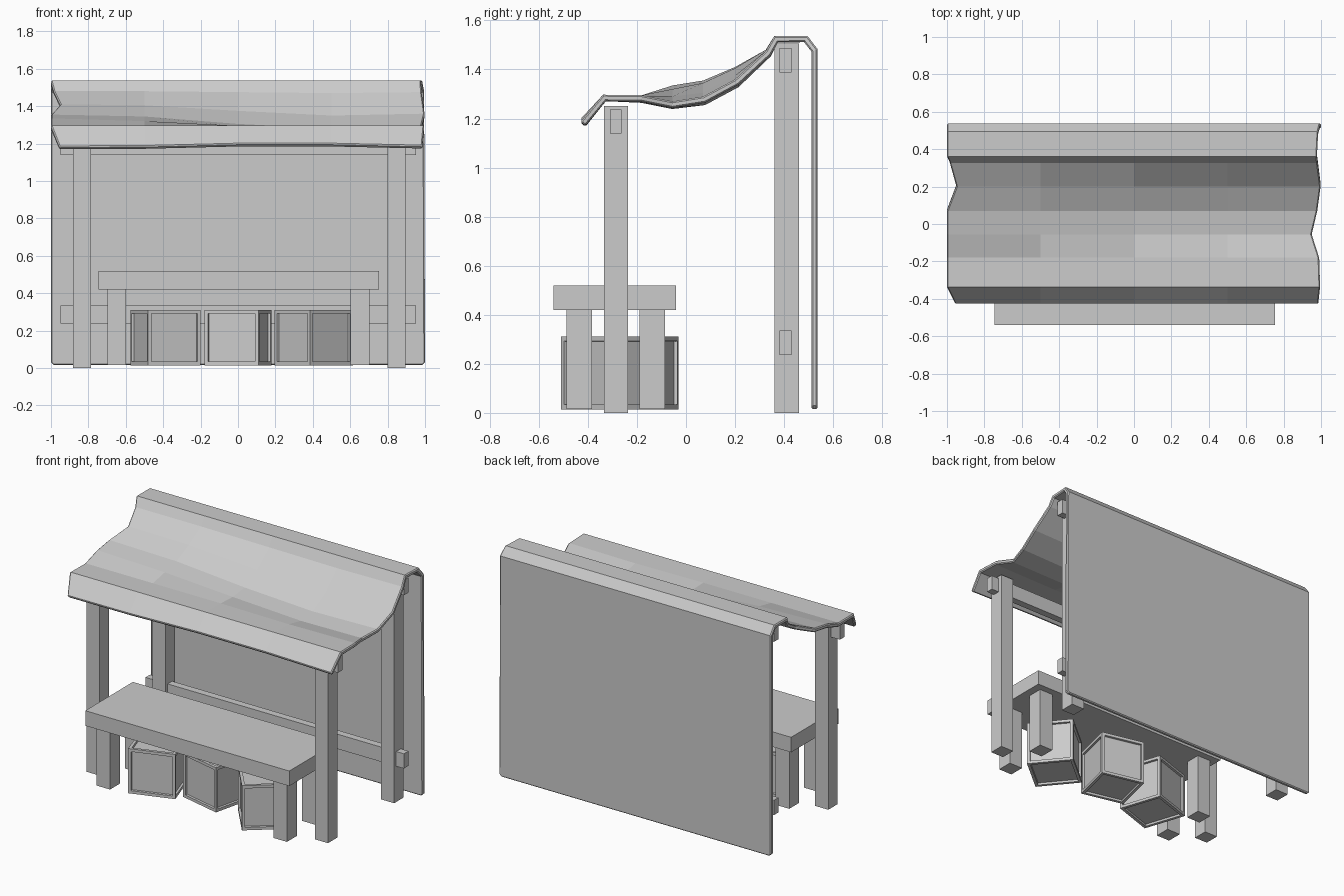
import bpy, bmesh, math
from mathutils import Matrix

if "Cube" in bpy.data.objects:
    bpy.data.objects.remove(bpy.data.objects["Cube"])


def finish(bm, name):
    mesh = bpy.data.meshes.new(name)
    bm.to_mesh(mesh)
    bm.free()
    ob = bpy.data.objects.new(name, mesh)
    bpy.context.collection.objects.link(ob)
    return ob


def box(name, x, y, z):
    """Box from (min, max) pairs on each axis."""
    bm = bmesh.new()
    bmesh.ops.create_cube(bm, size=1)
    for v in bm.verts:
        v.co = [(a + b) / 2 + c * (b - a) for (a, b), c in zip((x, y, z), v.co)]
    return finish(bm, name)


def crate(name, x, y, angle, size=0.297):
    """Cube with a recessed panel on every face."""
    bm = bmesh.new()
    bmesh.ops.create_cube(bm, size=size)
    bmesh.ops.inset_individual(bm, faces=bm.faces[:], thickness=0.027)
    panels = [f for f in bm.faces if all(abs(abs(c) - size / 2) > 1e-4 for c in
              [sorted(v.co, key=abs)[1] for v in f.verts])]
    bmesh.ops.inset_individual(bm, faces=panels, thickness=0.002, depth=-0.014)
    bm.transform(Matrix.Translation((x, y, 0.0145 + size / 2))
                 @ Matrix.Rotation(math.radians(angle), 4, 'Z'))
    return finish(bm, name)


# Posts
for side, x in (("left", -0.833), ("right", 0.848)):
    px = (x - 0.048, x + 0.048)
    box(f"front_post_{side}", px, (-0.335, -0.236), (0, 1.252))
    box(f"back_post_{side}", px, (0.36, 0.46), (0, 1.505))

# Cross beams
bx = (-0.948, 0.952)
box("front_beam", bx, (-0.31, -0.262), (1.138, 1.236))
box("back_beam_top", bx, (0.382, 0.43), (1.388, 1.487))
box("back_beam_low", bx, (0.382, 0.43), (0.237, 0.335))

# Counter table
box("table_top", (-0.745, 0.755), (-0.54, -0.04), (0.42, 0.52))
for side, x in (("left", -0.649), ("right", 0.652)):
    for end, y in (("front", -0.436), ("back", -0.138)):
        box(f"table_leg_{end}_{side}", (x - 0.05, x + 0.05),
            (y - 0.052, y + 0.052), (0.015, 0.425))

# Crates below the table
crate("crate_left", -0.387, -0.28, 18.4)
crate("crate_middle", 0.0, -0.21, -13.5)
crate("crate_right", 0.405, -0.30, 39.5)

# Cloth: rows from back hem over the ridge to the front hem
# each row: left x, right x, y, then heights at five columns
rows = [
    (-0.985, 0.985, 0.537, [0.015] * 5),
    (-1.0, 1.0, 0.537, [0.03] * 5),
    (-1.0, 0.995, 0.537, [1.482] * 5),
    (-1.0, 0.985, 0.495, [1.537] * 5),
    (-1.0, 0.978, 0.36, [1.537] * 5),
    (-0.985, 0.982, 0.325, [1.48, 1.48, 1.475, 1.47, 1.475]),
    (-0.95, 0.998, 0.20, [1.41, 1.405, 1.375, 1.35, 1.36]),
    (-1.0, 0.98, 0.07, [1.355, 1.345, 1.305, 1.28, 1.29]),
    (-1.0, 0.95, -0.055, [1.335, 1.32, 1.29, 1.265, 1.27]),
    (-1.0, 0.99, -0.18, [1.295, 1.295, 1.295, 1.29, 1.295]),
    (-1.0, 0.995, -0.338, [1.297] * 5),
    (-0.955, 0.985, -0.43, [1.183, 1.185, 1.198, 1.198, 1.187]),
]
bm = bmesh.new()
grid = [[bm.verts.new((x, y, z)) for x, z in zip((left, -0.5, 0, 0.5, right), heights)]
        for left, right, y, heights in rows]
for a, b in zip(grid, grid[1:]):
    for i in range(4):
        bm.faces.new((a[i], b[i], b[i + 1], a[i + 1]))
cloth = finish(bm, "canopy_cloth")
solid = cloth.modifiers.new("thickness", 'SOLIDIFY')
solid.thickness = 0.026
solid.offset = -1
solid.use_even_offset = True
bevel = cloth.modifiers.new("soft_rim", 'BEVEL')
bevel.width = 0.006
bevel.segments = 1
bevel.limit_method = 'ANGLE'
bevel.angle_limit = math.radians(65)
